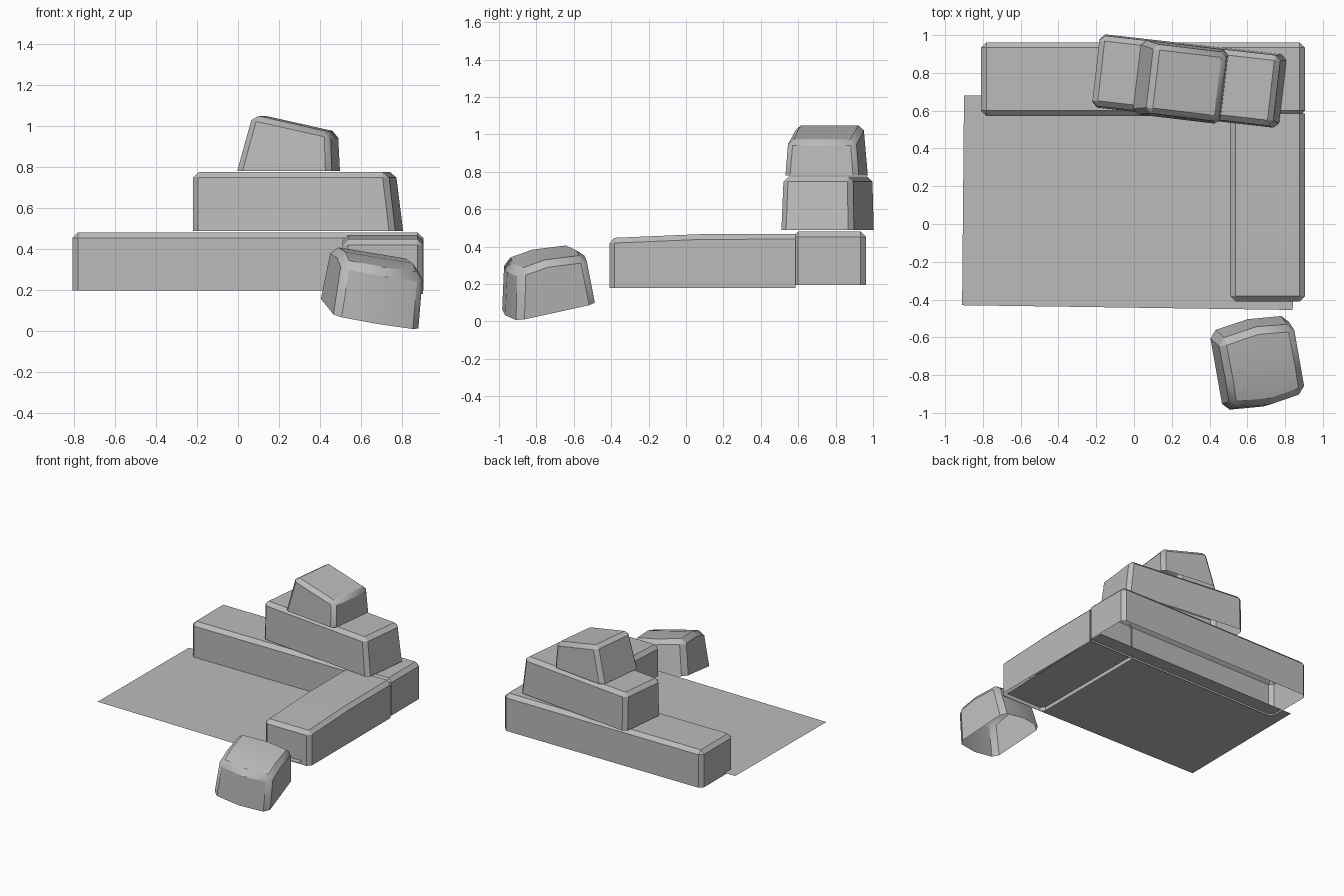
import bpy, bmesh
from math import radians
from mathutils import Matrix, Vector

if "Cube" in bpy.data.objects:
    bpy.data.objects.remove(bpy.data.objects["Cube"])

stone = bpy.data.materials.new("plain_grey")
stone.use_nodes = True
grey = (0.5, 0.5, 0.5, 1)
stone.diffuse_color = grey
stone.node_tree.nodes["Principled BSDF"].inputs["Base Color"].default_value = grey


def add_object(name, bm, matrix=Matrix()):
    mesh = bpy.data.meshes.new(name)
    bm.to_mesh(mesh)
    bm.free()
    mesh.materials.append(stone)
    obj = bpy.data.objects.new(name, mesh)
    obj.matrix_world = matrix
    bpy.context.collection.objects.link(obj)
    return obj


def block(name, base, size, turn=0, tilt=(0, 0), lean=(0, 0, 0, 0), drop=(0, 0),
          bulge=0, crown=0, bevel=0.028, open_back=False):
    """Chamfered block with an open underside.
    lean: inset of the top at -x, +x, -y, +y; drop: lowering of the top at +x, -y."""
    w, d, h = size
    bm = bmesh.new()
    bmesh.ops.create_cube(bm, size=1)
    for v in bm.verts:
        right, back, top = (c > 0 for c in v.co)
        v.co = Vector((v.co.x * w, v.co.y * d, h if top else 0))
        if top:
            v.co.x += -lean[1] if right else lean[0]
            v.co.y += -lean[3] if back else lean[2]
            v.co.z -= (drop[0] if right else 0) + (0 if back else drop[1])
    bm.normal_update()
    gone = [f for f in bm.faces if f.normal.z < -0.9 or (open_back and f.normal.y > 0.9)]
    bmesh.ops.delete(bm, geom=gone, context="FACES")
    # Middle cuts give the gently rounded faces
    for amount, axis in ((bulge, (1, 0, 0)), (crown, (0, 1, 0))):
        if amount:
            bmesh.ops.bisect_plane(bm, geom=bm.verts[:] + bm.edges[:] + bm.faces[:],
                                   plane_co=(0, 0, 0), plane_no=axis)
    for v in bm.verts:
        if bulge and abs(v.co.x) < 0.01 and abs(v.co.y) > 0.1:
            v.co.y += bulge if v.co.y > 0 else -bulge
        if crown and abs(v.co.y) < 0.05 and v.co.z > h / 2:
            v.co.z += crown
    bm.normal_update()
    sharp = [e for e in bm.edges
             if len(e.link_faces) == 2 and e.calc_face_angle() > radians(45)]
    bmesh.ops.bevel(bm, geom=sharp, offset=bevel, offset_type="OFFSET",
                    segments=1, affect="EDGES", clamp_overlap=True)
    matrix = (Matrix.Translation(base) @ Matrix.Rotation(radians(tilt[1]), 4, "Y")
              @ Matrix.Rotation(radians(tilt[0]), 4, "X")
              @ Matrix.Rotation(radians(turn), 4, "Z"))
    obj = add_object(name, bm, matrix)
    bpy.ops.object.select_all(action="DESELECT")
    obj.select_set(True)
    bpy.context.view_layer.objects.active = obj
    bpy.ops.object.shade_smooth_by_angle(angle=radians(32))
    return obj


# Floor sheet
floor = bmesh.new()
floor.faces.new([floor.verts.new((x, y, 0.21)) for x, y in
                 ((-0.91, -0.43), (0.84, -0.455), (0.88, 0.68), (-0.9, 0.68))])
add_object("floor_sheet", floor)

# Lower wall: long rear block and side block
block("rear_wall_block", (0.048, 0.767, 0.195), (1.715, 0.39, 0.285))
block("side_wall_block", (0.707, 0.088, 0.18), (0.395, 0.996, 0.288),
      drop=(0, 0.022), crown=0.01, open_back=True)

# Stacked blocks
block("middle_block", (0.293, 0.757, 0.488), (0.995, 0.39, 0.287), turn=-6.5,
      lean=(0, 0.035, 0.008, 0.008))
block("top_block", (0.247, 0.752, 0.78), (0.465, 0.395, 0.275), turn=-6.8,
      lean=(0.075, 0.008, 0.015, 0.015), drop=(0.085, 0))

# Fallen block, tipped over in front
block("fallen_block", (0.643, -0.735, 0.083), (0.43, 0.43, 0.262), turn=12,
      tilt=(10.2, 11.5), lean=(0, 0.02, 0.06, 0), bulge=0.025, crown=0.02, bevel=0.035)
